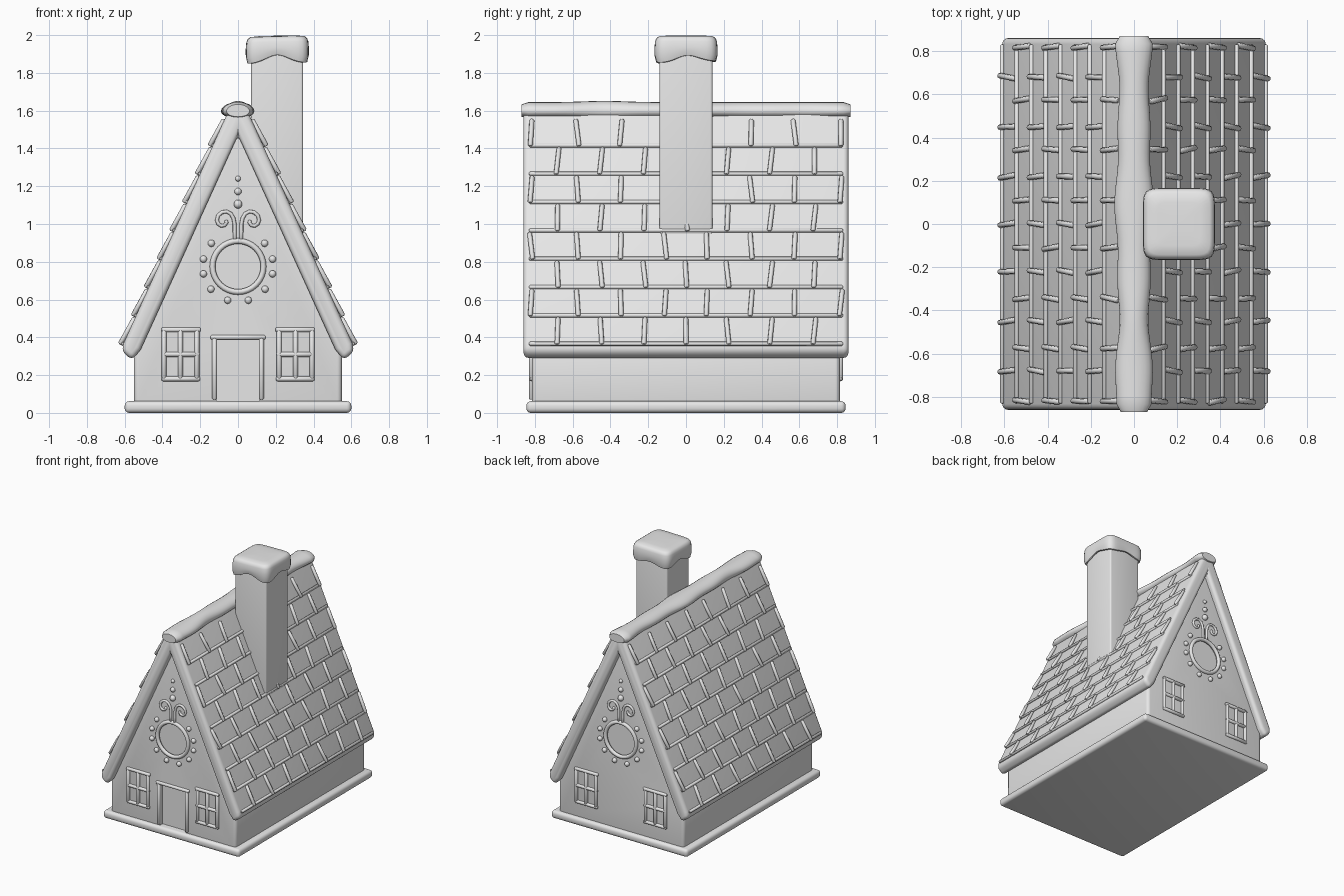
import bpy, bmesh, math, random
from mathutils import Vector

random.seed(4)
if "Cube" in bpy.data.objects:
    bpy.data.objects.remove(bpy.data.objects["Cube"], do_unlink=True)

grey = bpy.data.materials.new("plain grey")
grey.use_nodes = True
grey.diffuse_color = (0.8, 0.8, 0.8, 1)
grey.node_tree.nodes["Principled BSDF"].inputs["Base Color"].default_value = (0.8, 0.8, 0.8, 1)


def activate(obj):
    bpy.ops.object.select_all(action='DESELECT')
    obj.select_set(True)
    bpy.context.view_layer.objects.active = obj


def finish(name, bm, bevel=0, segments=4, angle=35):
    """Turn a bmesh into a smooth-shaded object with an optional rounded edge."""
    bmesh.ops.recalc_face_normals(bm, faces=bm.faces)
    mesh = bpy.data.meshes.new(name)
    bm.to_mesh(mesh)
    bm.free()
    obj = bpy.data.objects.new(name, mesh)
    bpy.context.collection.objects.link(obj)
    mesh.materials.append(grey)
    activate(obj)
    if bevel:
        mod = obj.modifiers.new("rounding", 'BEVEL')
        mod.width, mod.segments = bevel, segments
        mod.limit_method, mod.angle_limit = 'ANGLE', math.radians(30)
        bpy.ops.object.modifier_apply(modifier=mod.name)
    bpy.ops.object.shade_smooth_by_angle(angle=math.radians(angle))
    return obj


def box(name, x0, x1, y0, y1, z0, z1, bevel=0):
    bm = bmesh.new()
    bmesh.ops.create_cube(bm, size=1)
    for v in bm.verts:
        v.co = (x1 if v.co.x > 0 else x0, y1 if v.co.y > 0 else y0, z1 if v.co.z > 0 else z0)
    return finish(name, bm, bevel)


def gable_prism(name, half, depth, bevel):
    """Extrude a mirrored half outline (x, z) along y."""
    outline = half + [(-x, z) for x, z in reversed(half) if x > 0]
    bm = bmesh.new()
    face = bm.faces.new([bm.verts.new((x, -depth, z)) for x, z in outline])
    out = bmesh.ops.extrude_face_region(bm, geom=[face])["geom"]
    bmesh.ops.translate(bm, vec=(0, 2 * depth, 0),
                        verts=[g for g in out if isinstance(g, bmesh.types.BMVert)])
    return finish(name, bm, bevel)


def loft(name, rings):
    """Skin closed rings of equal point count and cap the ends."""
    bm = bmesh.new()
    loops = [[bm.verts.new(p) for p in ring] for ring in rings]
    n = len(loops[0])
    for a, b in zip(loops, loops[1:]):
        for i in range(n):
            bm.faces.new((a[i], a[(i + 1) % n], b[(i + 1) % n], b[i]))
    bm.faces.new(loops[0])
    bm.faces.new(loops[-1])
    return finish(name, bm, angle=60)


def rods(name, paths, radius):
    """Icing strands: round tubes with softened ends along each path."""
    curve = bpy.data.curves.new(name, 'CURVE')
    curve.dimensions = '3D'
    curve.bevel_depth, curve.bevel_resolution = radius, 2
    curve.use_fill_caps = True
    for path in paths:
        pts = [Vector(p) for p in path]
        start = pts[0] + (pts[1] - pts[0]).normalized() * radius * 0.5
        end = pts[-1] + (pts[-2] - pts[-1]).normalized() * radius * 0.5
        pts = [pts[0], start] + pts[1:-1] + [end, pts[-1]]
        spline = curve.splines.new('POLY')
        spline.points.add(len(pts) - 1)
        for i, (sp, p) in enumerate(zip(spline.points, pts)):
            sp.co = (*p, 1)
            sp.radius = 0.55 if i in (0, len(pts) - 1) else 1
    obj = bpy.data.objects.new(name, curve)
    bpy.context.collection.objects.link(obj)
    curve.materials.append(grey)
    activate(obj)
    bpy.ops.object.convert(target='MESH')
    bpy.ops.object.shade_smooth_by_angle(angle=math.radians(50))


def carve(target, cutter):
    mod = target.modifiers.new("recess", 'BOOLEAN')
    mod.operation, mod.solver, mod.object = 'DIFFERENCE', 'EXACT', cutter
    activate(target)
    bpy.ops.object.modifier_apply(modifier=mod.name)
    bpy.data.objects.remove(cutter, do_unlink=True)


# Base slab, walls and roof
WALL = 0.815
box("base_slab", -0.6, 0.6, -0.845, 0.845, 0, 0.062, 0.024)
walls = gable_prism("walls", [(0.55, 0.03), (0.55, 0.36), (0, 1.52)], WALL, 0.025)
gable_prism("roof", [(0, 1.47), (0.515, 0.335), (0.56, 0.28), (0.615, 0.325),
                     (0.605, 0.37), (0.05, 1.6), (0, 1.62)], 0.86, 0.03)

# Recesses for the door and round windows
carve(walls, box("door_cutter", -0.115, 0.115, -0.9, -WALL + 0.03, 0.05, 0.39))
ROUND_Z, ROUND_R = 0.775, 0.135
for side in (-1, 1):
    rings = [[(ROUND_R * math.cos(a * math.tau / 32), side * y, ROUND_Z + ROUND_R * math.sin(a * math.tau / 32))
              for a in range(32)] for y in (WALL - 0.02, 0.9)]
    carve(walls, loft("round_cutter", rings))
activate(walls)
bpy.ops.object.shade_smooth_by_angle(angle=math.radians(35))

# Ridge icing, a lumpy roll along the top
rings = []
steps = 48
for i in range(steps + 1):
    y = -0.87 + 1.74 * i / steps
    end = min(1, 0.75 + 0.25 * math.sqrt(min(1, (0.87 - abs(y)) / 0.025)))
    w = (0.078 + 0.008 * math.sin(7 * y + 1) + 0.005 * math.sin(17 * y)) * end
    h = (0.046 + 0.006 * math.exp(-((y + 0.43) / 0.15) ** 2)) * end
    rings.append([(w * math.cos(a), y, 1.597 + h * math.sin(a) * (1.05 if math.sin(a) > 0 else 0.85))
                  for a in (k * math.tau / 20 for k in range(20))])
loft("ridge_icing", rings)

# Chimney with a dripping icing cap
box("chimney", 0.07, 0.345, -0.14, 0.14, 0.8, 1.92, 0.012)
rings = []
for size, z, drip in ((0.13, 1.9, 0.3), (0.15, 1.872, 1), (0.16, 1.873, 1), (0.167, 1.9, 0.8),
                      (0.167, 1.93, 0.2), (0.164, 1.965, 0), (0.157, 1.982, 0),
                      (0.143, 1.992, 0), (0.1, 1.996, 0), (0.03, 1.997, 0)):
    ring = []
    for k in range(64):
        a = k * math.tau / 64
        c, s = math.cos(a), math.sin(a)
        r = size / (abs(c) ** 7 + abs(s) ** 7) ** (1 / 7)
        wave = 0.016 * math.cos(4 * a + math.pi) * -1 + 0.006 * math.sin(3 * a)
        ring.append((0.208 + r * c, r * s, z + drip * wave + 0.02 * r * c))
    rings.append(ring)
loft("chimney_cap", rings)

# Roof tile icing: long courses and staggered joints on both slopes
def on_roof(side, y, z, lift):
    x = 0.605 - (z - 0.37) / 2.216
    return (side * (x + 0.911 * lift), y, z + 0.411 * lift)


levels = [0.365 + 0.15 * i for i in range(9)]
courses, joints = [], []
for side in (-1, 1):
    for row, z in enumerate(levels[:-1]):
        courses.append([on_roof(side, -0.83, z, 0.003), on_roof(side, 0.83, z, 0.003)])
        ys = [-0.82, -0.575, -0.345, -0.11, 0.11, 0.345, 0.575, 0.82]
        if row % 2 == 0:
            ys = [-0.68, -0.45, -0.22, 0, 0.22, 0.45, 0.68]
        for y in ys:
            lean = random.uniform(-0.009, 0.009)
            joints.append([on_roof(side, y + lean, z - 0.008, 0.015),
                           on_roof(side, y - lean, levels[row + 1] - 0.012, 0.002)])
rods("tile_courses", courses, 0.011)
rods("tile_joints", joints, 0.013)

# Gable decoration on front and back
frames, scrolls, ring_paths, dots = [], [], [], []
scroll = [(0.016, 0.915), (0.018, 0.96), (0.018, 1.0), (0.024, 1.03), (0.038, 1.054), (0.06, 1.066),
          (0.085, 1.062), (0.105, 1.045), (0.112, 1.02), (0.104, 1.0), (0.088, 0.99),
          (0.07, 0.994), (0.06, 1.008), (0.066, 1.02)]
dot_angles = (41, 12, -12, -40, -73)
for front in (-1, 1):
    y = front * (WALL + 0.004)
    for mx in (-1, 1):
        for x in (0.218, 0.305, 0.392):
            frames.append([(mx * x, y, 0.17), (mx * x, y, 0.445)])
        for z, out in ((0.18, 0.008), (0.31, 0.005), (0.44, 0.012)):
            frames.append([(mx * (0.21 - out), y, z), (mx * (0.4 + out / 2), y, z)])
        scrolls.append([(mx * x, y, z) for x, z in scroll])
        for d in dot_angles:
            a = math.radians(d)
            dots.append((mx * 0.187 * math.cos(a), y, ROUND_Z + 0.187 * math.sin(a), 0.019))
    dots += [(0, y, 1.105, 0.023), (0, y, 1.172, 0.019), (0, y, 1.24, 0.015)]
    ring_paths.append([(ROUND_R * math.sin(k * math.tau / 32), y, ROUND_Z + ROUND_R * math.cos(k * math.tau / 32))
                       for k in range(34)])
rods("window_frames", frames, 0.013)
rods("scrolls", scrolls, 0.01)
rods("round_window_rings", ring_paths, 0.015)

# Door frame on the front only
y = -WALL - 0.004
rods("door_frame", [[(-0.124, y, 0.07), (-0.124, y, 0.4)], [(0.124, y, 0.07), (0.124, y, 0.4)],
                    [(-0.145, y, 0.4), (0.145, y, 0.4)]], 0.013)

# Icing drops
bm = bmesh.new()
for x, y, z, r in dots:
    new = bmesh.ops.create_uvsphere(bm, u_segments=14, v_segments=8, radius=r)["verts"]
    bmesh.ops.translate(bm, verts=new, vec=(x, y, z))
finish("icing_drops", bm, angle=60)
